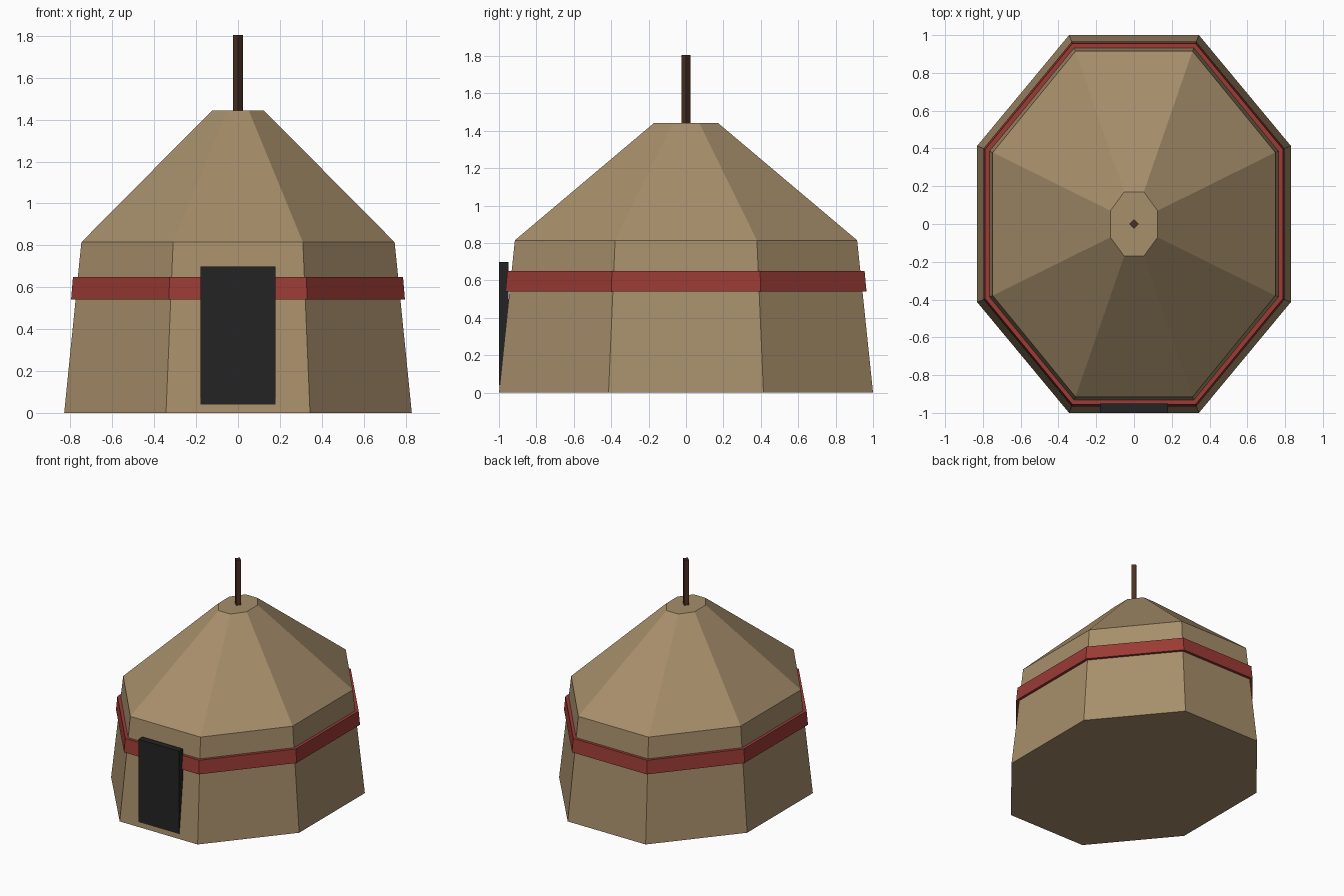
import bpy, bmesh, math

cube = bpy.data.objects.get("Cube")
if cube:
    bpy.data.objects.remove(cube, do_unlink=True)


def make_material(name, color):
    mat = bpy.data.materials.new(name)
    mat.use_nodes = True
    mat.diffuse_color = (*color, 1)
    bsdf = mat.node_tree.nodes["Principled BSDF"]
    bsdf.inputs["Base Color"].default_value = (*color, 1)
    bsdf.inputs["Roughness"].default_value = 0.9
    return mat


canvas = make_material("tan canvas", (0.385, 0.272, 0.146))
red = make_material("red cloth", (0.325, 0.043, 0.035))
black = make_material("dark door", (0.017, 0.017, 0.017))
wood = make_material("dark wood", (0.07, 0.031, 0.016))


def add_loft(name, rings, material, sides=8, turn=math.pi / 8):
    """Closed solid through rings of (half width, half depth, height).

    Half sizes are measured to the flats of the polygon."""
    bm = bmesh.new()
    reach = 1 / math.cos(math.pi / sides)
    loops = []
    for rx, ry, z in rings:
        angles = [turn + math.tau * i / sides for i in range(sides)]
        loops.append([bm.verts.new((rx * reach * math.cos(a), ry * reach * math.sin(a), z))
                      for a in angles])
    for low, high in zip(loops, loops[1:]):
        for i in range(sides):
            j = (i + 1) % sides
            bm.faces.new((low[i], low[j], high[j], high[i]))
    bm.faces.new(loops[0][::-1])
    bm.faces.new(loops[-1])
    mesh = bpy.data.meshes.new(name)
    bm.to_mesh(mesh)
    bm.free()
    mesh.materials.append(material)
    obj = bpy.data.objects.new(name, mesh)
    bpy.context.collection.objects.link(obj)
    return obj


# Tent body: leaning walls, then the roof up to a flat crown
add_loft("tent_body", [(0.83, 1.0, 0), (0.748, 0.915, 0.815), (0.125, 0.17, 1.443)], canvas)

# Cloth band around the walls
add_loft("wall_band", [(0.797, 0.965, 0.542), (0.788, 0.955, 0.65)], red)

# Centre pole, a square post turned to a diamond
half = 0.025 * math.cos(math.pi / 4)
add_loft("roof_pole", [(half, half, 1.40), (half, half, 1.805)], wood, sides=4, turn=0)

# Upright door slab on the front wall
bpy.ops.mesh.primitive_cube_add(size=1, location=(0, -0.975, 0.37))
door = bpy.context.object
door.name = "door"
door.scale = (0.36, 0.05, 0.66)
bpy.ops.object.transform_apply(location=False, rotation=False, scale=True)
door.data.materials.append(black)
